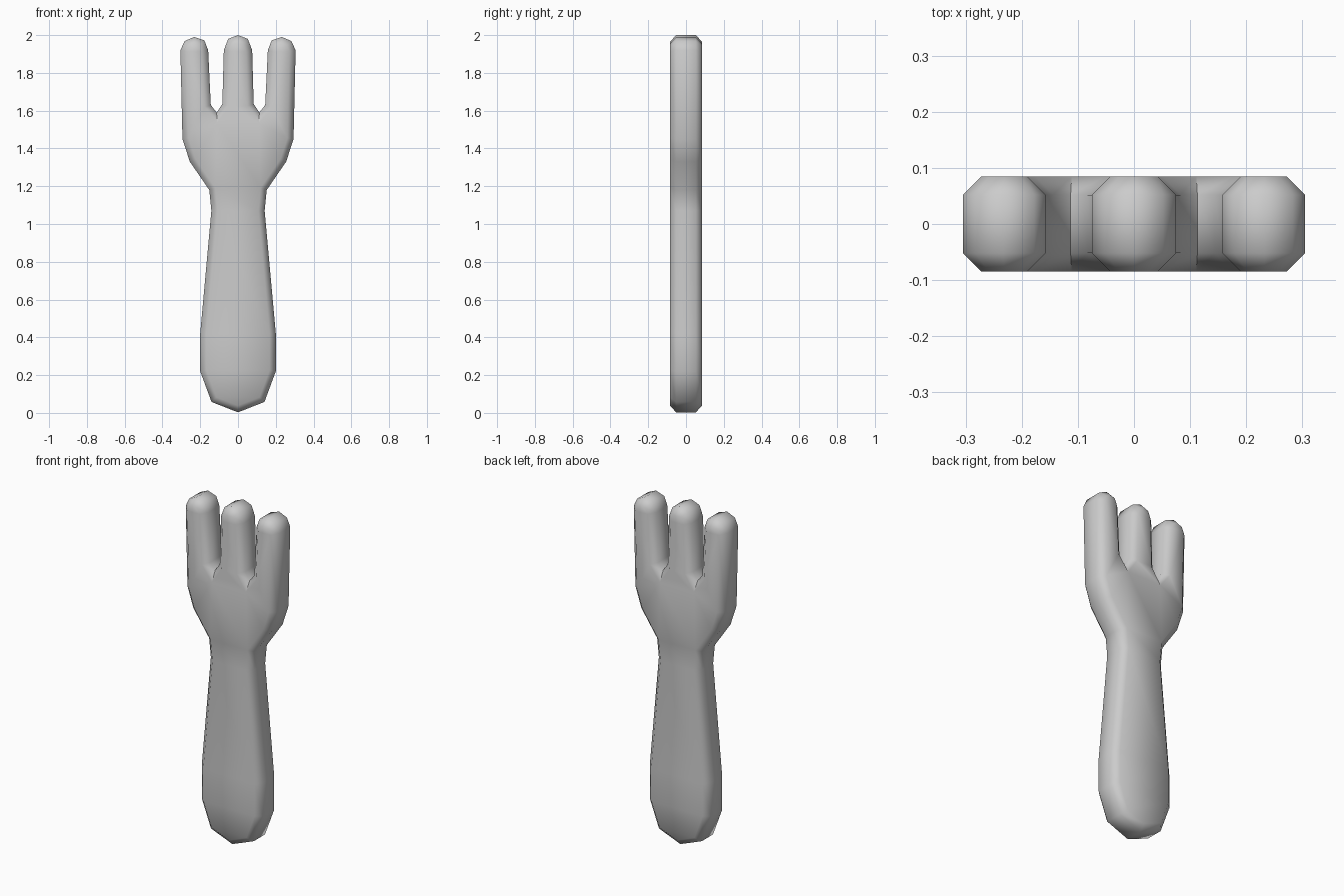
import bpy, bmesh
from math import radians

if "Cube" in bpy.data.objects:
    bpy.data.objects.remove(bpy.data.objects["Cube"])

T = 0.085      # half thickness
CHAMFER = 0.033

# Right half of the outline (x, z), from handle end up to the middle tine tip
half = [(0, 0.003),
        (0.14, 0.058), (0.2, 0.22), (0.2, 0.42), (0.141, 1.07), (0.152, 1.18),
        (0.255, 1.33), (0.294, 1.45), (0.305, 1.92), (0.283, 1.968), (0.233, 1.99),
        (0.178, 1.972), (0.158, 1.92), (0.144, 1.63), (0.113, 1.59),
        (0.083, 1.635), (0.075, 1.92), (0.052, 1.98), (0, 2.0)]
outline = half + [(-x, z) for x, z in reversed(half[1:-1])]

# Extrude the outline through y
bm = bmesh.new()
front = [bm.verts.new((x, -T, z)) for x, z in outline]
back = [bm.verts.new((x, T, z)) for x, z in outline]
bm.faces.new(front)
bm.faces.new(back[::-1])
n = len(outline)
for i in range(n):
    j = (i + 1) % n
    bm.faces.new((front[i], back[i], back[j], front[j]))
bmesh.ops.recalc_face_normals(bm, faces=bm.faces)

# Chamfer the front and back rims
rims = [e for e in bm.edges if abs(e.verts[0].co.y - e.verts[1].co.y) < 1e-5]
bmesh.ops.bevel(bm, geom=rims, offset=CHAMFER, offset_type='OFFSET',
                segments=1, profile=0.5, affect='EDGES', clamp_overlap=False)
bmesh.ops.triangulate(bm, faces=[f for f in bm.faces if len(f.verts) > 4])

mesh = bpy.data.meshes.new("fork")
bm.to_mesh(mesh)
bm.free()
fork = bpy.data.objects.new("fork", mesh)
bpy.context.collection.objects.link(fork)

# Smooth shading with crisp edges kept
bpy.context.view_layer.objects.active = fork
fork.select_set(True)
bpy.ops.object.shade_smooth_by_angle(angle=radians(46))
